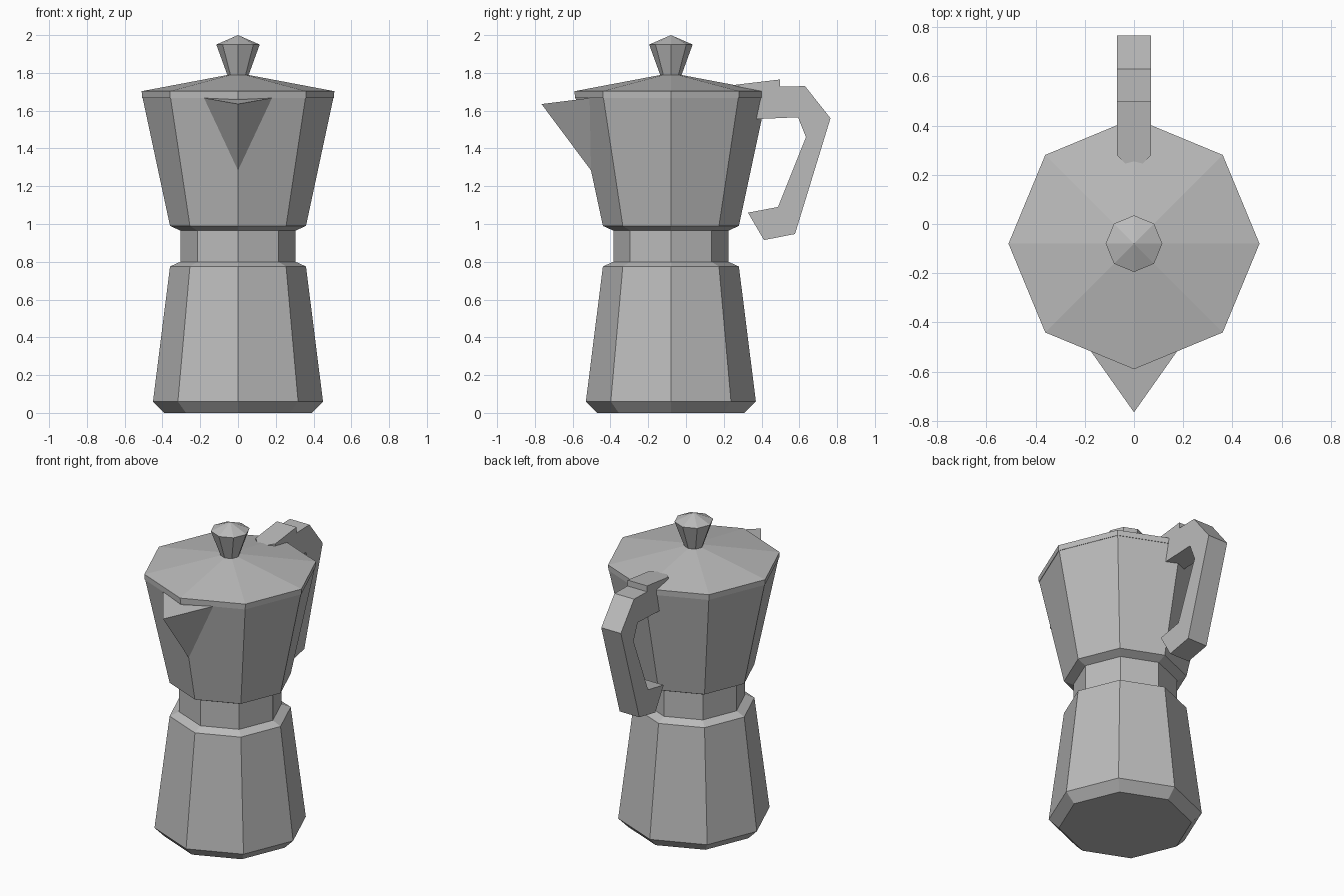
import bpy, bmesh, math

cube = bpy.data.objects.get("Cube")
if cube:
    bpy.data.objects.remove(cube)

CENTRE_Y = -0.08
SIDES = 8

metal = bpy.data.materials.new("grey aluminium")
metal.use_nodes = True
GREY = (0.5, 0.5, 0.5, 1)
metal.diffuse_color = GREY
metal.node_tree.nodes["Principled BSDF"].inputs["Base Color"].default_value = GREY


def finish(name, bm):
    bmesh.ops.recalc_face_normals(bm, faces=bm.faces)
    mesh = bpy.data.meshes.new(name)
    bm.to_mesh(mesh)
    bm.free()
    mesh.materials.append(metal)
    obj = bpy.data.objects.new(name, mesh)
    bpy.context.collection.objects.link(obj)
    return obj


def octagonal(name, profile):
    """Stack octagon rings (radius, height); radius 0 makes a point."""
    bm = bmesh.new()
    rings = []
    for r, z in profile:
        count = SIDES if r else 1
        rings.append([bm.verts.new((r * math.sin(math.tau * i / SIDES),
                                    CENTRE_Y - r * math.cos(math.tau * i / SIDES), z))
                      for i in range(count)])
    for low, high in zip(rings, rings[1:]):
        for i in range(SIDES):
            j = (i + 1) % SIDES
            if len(high) == 1:
                bm.faces.new((low[i], low[j], high[0]))
            else:
                bm.faces.new((low[i], low[j], high[j], high[i]))
    for ring in (rings[0], rings[-1]):
        if len(ring) > 1:
            bm.faces.new(ring)
    return finish(name, bm)


# Pot body, from the water chamber up to the lid
octagonal("water_chamber", [(0.39, 0), (0.45, 0.06), (0.36, 0.775), (0.305, 0.8)])
octagonal("waist", [(0.305, 0.8), (0.305, 0.965)])
octagonal("upper_jug", [(0.305, 0.965), (0.36, 0.99), (0.505, 1.668)])
octagonal("lid", [(0.508, 1.668), (0.51, 1.703), (0.05, 1.79)])
octagonal("lid_knob", [(0.055, 1.785), (0.115, 1.95), (0, 2.0)])

# Pouring spout, a four-sided wedge on the front corner
bm = bmesh.new()
left, right, bottom, tip, inner = [bm.verts.new(p) for p in (
    (0.18, -0.51, 1.667), (-0.18, -0.51, 1.667), (0, -0.5, 1.28),
    (0, -0.765, 1.635), (0, -0.45, 1.667))]
for face in ((left, tip, bottom), (right, bottom, tip), (left, right, tip),
             (left, inner, right), (left, bottom, inner), (right, inner, bottom)):
    bm.faces.new(face)
finish("spout", bm)

# Handle with thumb rest, extruded from its side outline
outline = [(0.245, 1.735), (0.497, 1.765), (0.497, 1.727), (0.63, 1.73),
           (0.765, 1.56), (0.577, 0.947), (0.413, 0.915), (0.328, 1.06),
           (0.487, 1.09), (0.635, 1.46), (0.593, 1.565), (0.36, 1.555),
           (0.38, 1.68), (0.245, 1.715)]
WIDTH = 0.14
bm = bmesh.new()
side = bm.faces.new([bm.verts.new((-WIDTH / 2, y, z)) for y, z in outline])
grown = bmesh.ops.extrude_face_region(bm, geom=[side], use_keep_orig=True)
for v in grown["geom"]:
    if isinstance(v, bmesh.types.BMVert):
        v.co.x += WIDTH
bmesh.ops.recalc_face_normals(bm, faces=bm.faces)
# Clip the corners of the thumb rest
corners = [e for e in bm.edges
           if all(v.co.y < 0.26 for v in e.verts)
           and abs(e.verts[0].co.x - e.verts[1].co.x) < 0.01]
bmesh.ops.bevel(bm, geom=corners, offset=0.036, segments=1, affect='EDGES')
finish("handle", bm)
